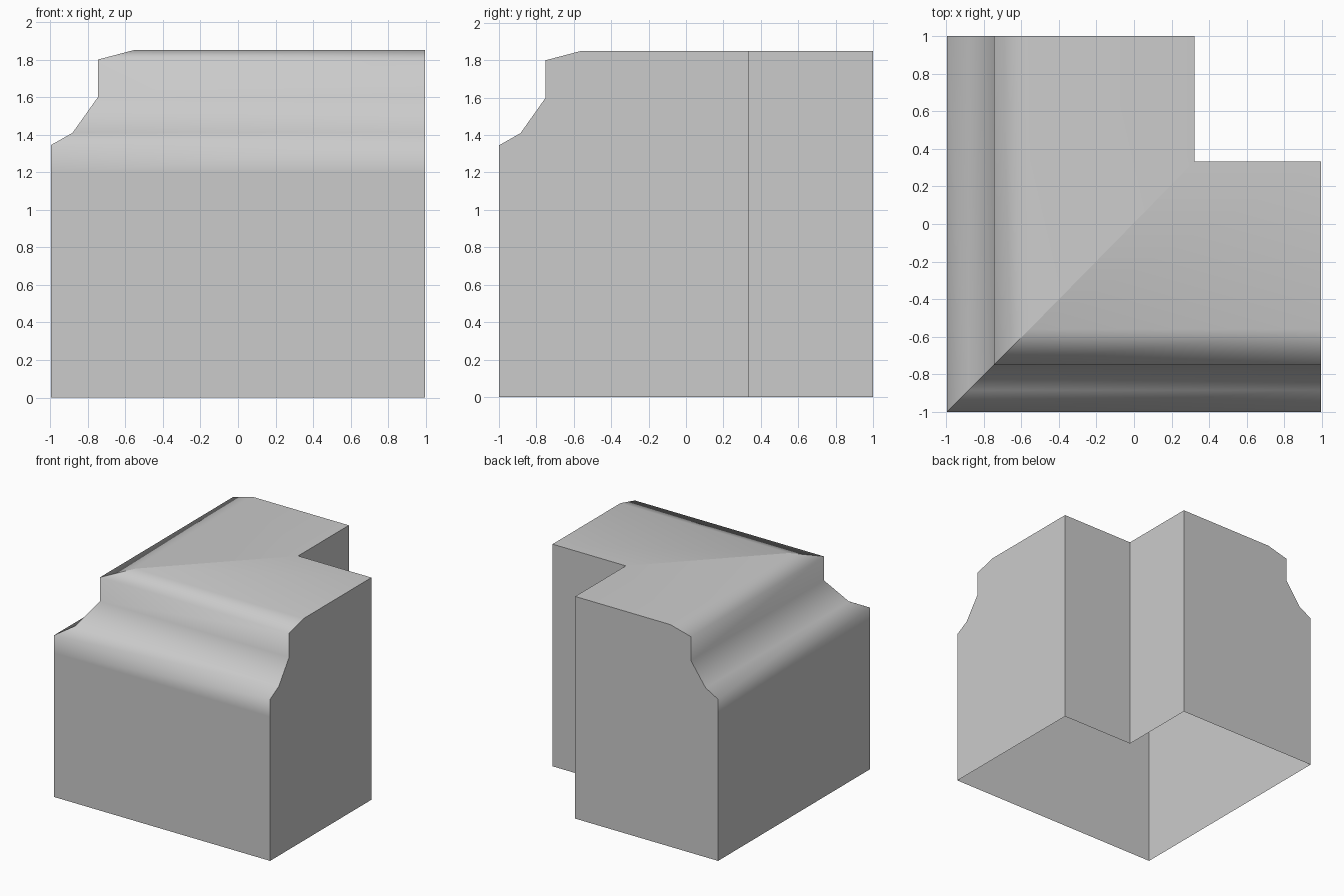
import bpy, bmesh

cube = bpy.data.objects.get("Cube")
if cube:
    bpy.data.objects.remove(cube, do_unlink=True)

# Plain grey stone
stone = bpy.data.materials.new("plain grey")
stone.use_nodes = True
grey = (0.6, 0.6, 0.6, 1)
stone.diffuse_color = grey
stone.node_tree.nodes["Principled BSDF"].inputs["Base Color"].default_value = grey

# Moulding profile: inset from the outer wall in x, in y, and height
LEFT, FRONT, RIGHT, BACK = -0.996, -1.0, 0.996, 1.0
INNER = (1.317, 1.333)
outer = [(0, 0), (0, 1.2), (0, 1.345), (0.115, 1.41), (0.25, 1.6), (0.25, 1.8), (0.44, 1.85)]
profile = [(d, d, z) for d, z in outer] + [(*INNER, 1.85), (*INNER, 0)]

# Sweep the profile along two arms that meet at a mitred corner
bm = bmesh.new()
back_end = [bm.verts.new((LEFT + dx, BACK, z)) for dx, dy, z in profile]
mitre = [bm.verts.new((LEFT + dx, FRONT + dy, z)) for dx, dy, z in profile]
right_end = [bm.verts.new((RIGHT, FRONT + dy, z)) for dx, dy, z in profile]
for a, b in ((back_end, mitre), (mitre, right_end)):
    for i in range(len(profile) - 1):
        bm.faces.new((a[i], b[i], b[i + 1], a[i + 1]))

# End caps; the underside stays open
bm.faces.new(back_end)
bm.faces.new(right_end[::-1])

# Soft shading along the moulding, crisp mitre, ends and inner walls
for face in bm.faces:
    face.smooth = True
soft = set(back_end[1:-2] + mitre[1:-2] + right_end[1:-2])
rows = {v: i for ring in (back_end, mitre, right_end) for i, v in enumerate(ring)}
for edge in bm.edges:
    a, b = edge.verts
    edge.smooth = a in soft and b in soft and rows[a] == rows[b]

mesh = bpy.data.meshes.new("corner_moulding")
bm.to_mesh(mesh)
bm.free()
mesh.materials.append(stone)
block = bpy.data.objects.new("corner_moulding", mesh)
bpy.context.collection.objects.link(block)
